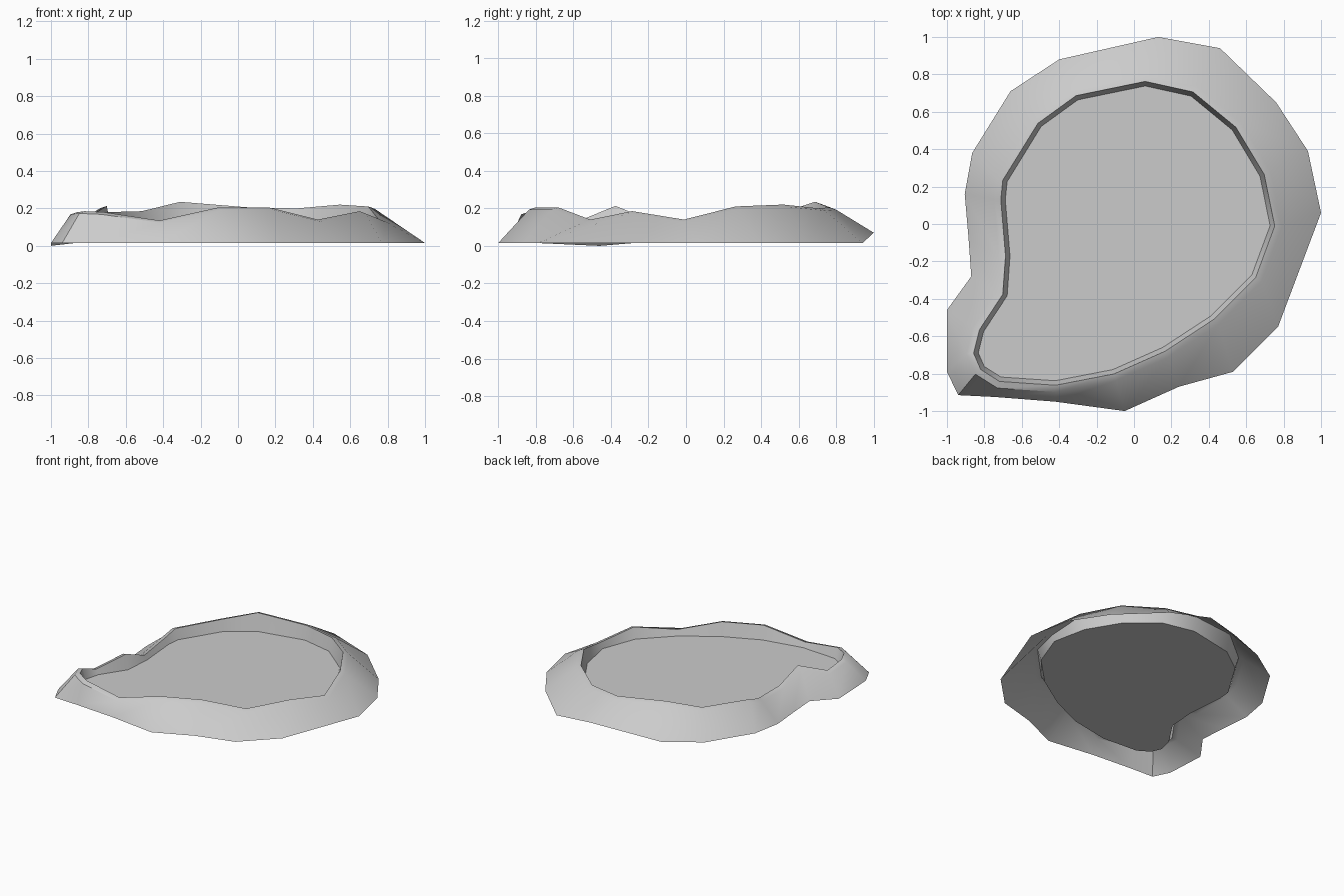
import bpy, bmesh
from mathutils import Vector

if "Cube" in bpy.data.objects:
    bpy.data.objects.remove(bpy.data.objects["Cube"])

# Plan stations, clockwise: shore x, y, rim height, foot x, y
STATIONS = [
    (.06, .75, .205, .13, 1.0), (.31, .695, .20, .46, .94),
    (.535, .51, .22, .76, .65), (.685, .26, .21, .93, .39),
    (.74, -.01, .14, 1.0, .06), (.64, -.28, .185, .77, -.55),
    (.42, -.50, .14, .53, -.79), (.16, -.67, .205, .24, -.87),
    (-.11, -.79, .205, -.05, -1.0), (-.42, -.85, .135, -.42, -.95),
    (-.715, -.83, .18, -.74, -.925), (-.81, -.77, .185, -.94, -.915),
    (-.845, -.69, .18, -1.0, -.79), (-.815, -.57, .135, -1.0, -.46),
    (-.69, -.38, .213, -.87, -.28), (-.675, -.17, .13, -.885, -.07),
    (-.70, .13, .15, -.905, .16), (-.69, .23, .18, -.865, .38),
    (-.505, .53, .185, -.66, .71), (-.305, .675, .235, -.40, .88),
]
N = len(STATIONS)
WATER_Z = .10
FOOT_Z = {0: .07, 13: 0.0}          # uneven ground contact


def shore(i):
    return Vector(STATIONS[i % N][:2])


def offset(i, d):
    """Shore point pushed outward by d with a mitred corner."""
    a = (shore(i) - shore(i - 1)).normalized()
    b = (shore(i + 1) - shore(i)).normalized()
    na, nb = Vector((-a.y, a.x)), Vector((-b.y, b.x))
    n = (na + nb).normalized()
    return shore(i) + n * d / max(n.dot(na), .6)


def make_object(name, rings, cap=False):
    bm = bmesh.new()
    loops = [[bm.verts.new(p) for p in ring] for ring in rings]
    for lo, hi in zip(loops, loops[1:]):
        for i in range(N):
            j = (i + 1) % N
            bm.faces.new((lo[j], lo[i], hi[i], hi[j]))
    if cap:
        bm.faces.new(loops[0][::-1])
    mesh = bpy.data.meshes.new(name)
    bm.to_mesh(mesh)
    bm.free()
    ob = bpy.data.objects.new(name, mesh)
    bpy.context.collection.objects.link(ob)
    return ob


def ring(d, z_of):
    return [(*offset(i, d), z_of(i)) for i in range(N)]


# Bank: foot, outer crest, inner lip, then the steep wall down to the water
foot = [(s[3], s[4], FOOT_Z.get(i, .015)) for i, s in enumerate(STATIONS)]
crest = ring(.048, lambda i: STATIONS[i][2] - .012)
lip = ring(.012, lambda i: STATIONS[i][2])
wall_base = ring(-.012, lambda i: WATER_Z)
bank = make_object("pond_bank", [foot, crest, lip, wall_base])

# Flat water sheet
make_object("water_surface", [wall_base], cap=True)

# Smooth the bank but keep its hard ridges
bpy.ops.object.select_all(action='DESELECT')
bank.select_set(True)
bpy.context.view_layer.objects.active = bank
bpy.ops.object.shade_smooth_by_angle(angle=0.6)
